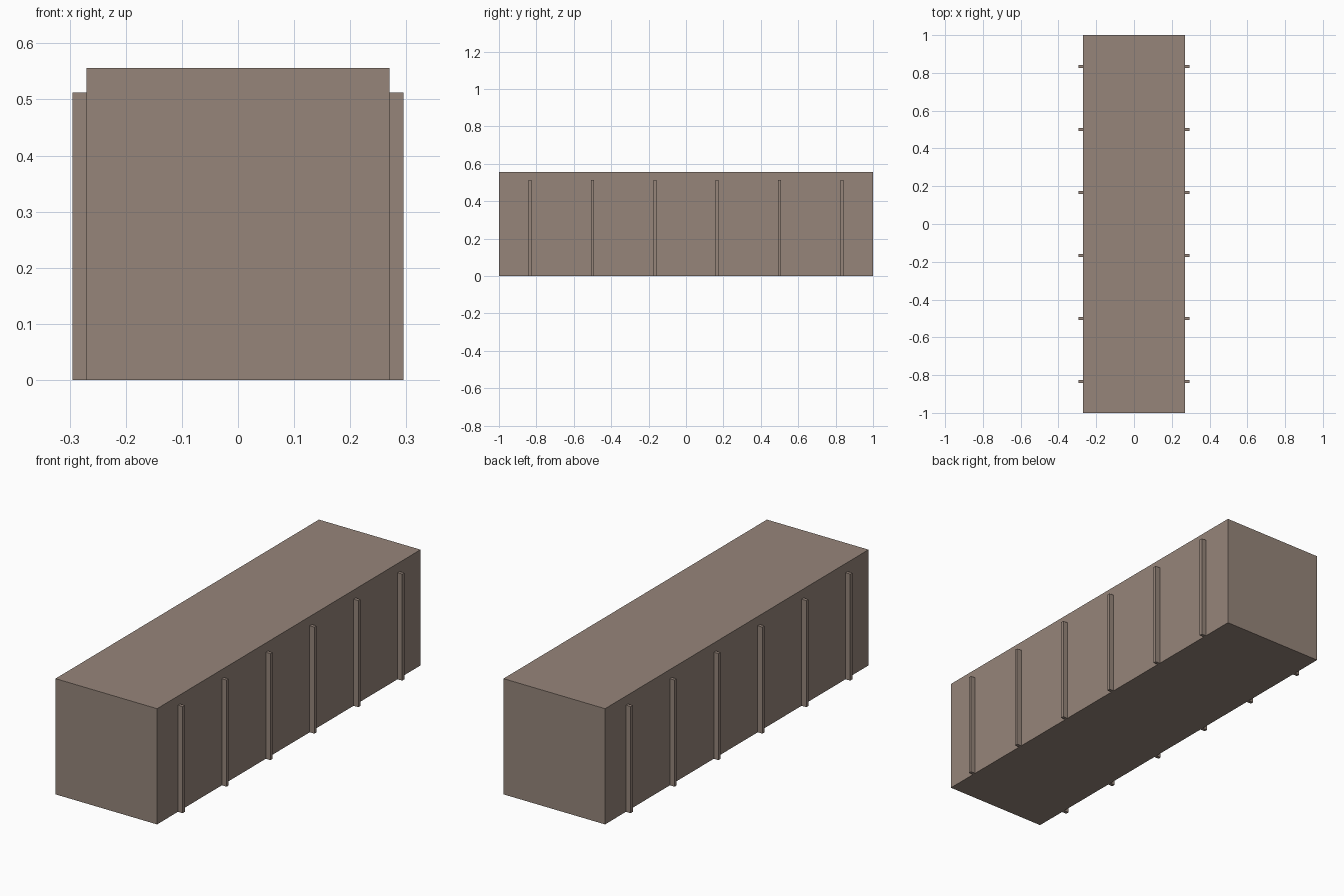
import bpy

if "Cube" in bpy.data.objects:
    bpy.data.objects.remove(bpy.data.objects["Cube"])

BODY_X, LENGTH, HEIGHT = 0.27, 2.0, 0.556
RIB_OUT, RIB_W, RIB_H, RIB_COUNT = 0.025, 0.016, 0.512, 6

mat = bpy.data.materials.new("brown_paint")
mat.diffuse_color = (0.305, 0.235, 0.195, 1)
mat.use_nodes = True
mat.node_tree.nodes["Principled BSDF"].inputs["Base Color"].default_value = mat.diffuse_color


def box(name, lo, hi):
    centre = [(a + b) / 2 for a, b in zip(lo, hi)]
    bpy.ops.mesh.primitive_cube_add(size=1, location=centre)
    ob = bpy.context.object
    ob.name = name
    ob.scale = [b - a for a, b in zip(lo, hi)]
    bpy.ops.object.transform_apply(location=True, rotation=False, scale=True)
    ob.data.materials.append(mat)
    return ob


# Main long block
box("body", (-BODY_X, -LENGTH / 2, 0), (BODY_X, LENGTH / 2, HEIGHT))

# Evenly spaced upright ribs, mirrored onto both long sides
pitch = LENGTH / RIB_COUNT
for i in range(RIB_COUNT):
    y = -LENGTH / 2 + pitch * (i + 0.5)
    rib = box(f"side_rib_{i + 1}", (BODY_X, y - RIB_W / 2, 0),
              (BODY_X + RIB_OUT, y + RIB_W / 2, RIB_H))
    rib.modifiers.new("both_sides", "MIRROR").use_axis = (True, False, False)
